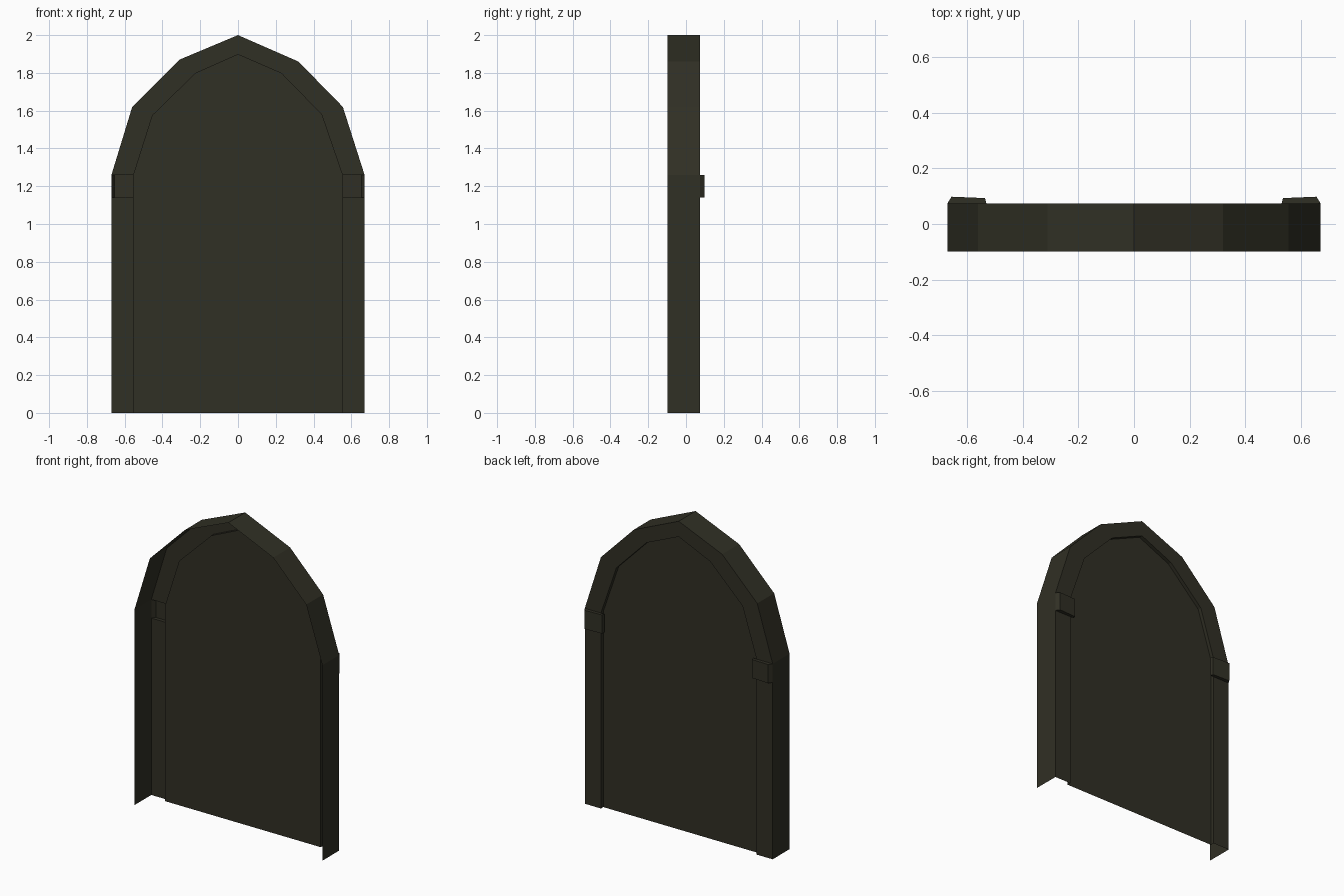
import bpy

if "Cube" in bpy.data.objects:
    bpy.data.objects.remove(bpy.data.objects["Cube"])

Y_FRONT, Y_PANEL, Y_FRAME, Y_BLOCK = -0.098, 0.05, 0.074, 0.098

mat = bpy.data.materials.new("dark olive")
mat.diffuse_color = (0.030, 0.029, 0.018, 1)
mat.use_nodes = True
mat.node_tree.nodes["Principled BSDF"].inputs["Base Color"].default_value = mat.diffuse_color

# matching outer and inner arch outlines (x, z), left foot to right foot
outer = [(-.67, 0), (-.67, 1.14), (-.67, 1.26), (-.56, 1.62), (-.31, 1.87), (0, 2),
         (.32, 1.86), (.555, 1.62), (.67, 1.26), (.67, 1.14), (.67, 0)]
inner = [(-.555, 0), (-.555, 1.14), (-.555, 1.26), (-.455, 1.575), (-.225, 1.8), (0, 1.9),
         (.23, 1.8), (.445, 1.58), (.555, 1.26), (.555, 1.14), (.555, 0)]
block_gaps = (1, 8)  # frame segments left open behind the blocks


def make(name, verts, faces):
    me = bpy.data.meshes.new(name)
    me.from_pydata(verts, [], faces)
    me.materials.append(mat)
    me.update()
    ob = bpy.data.objects.new(name, me)
    bpy.context.collection.objects.link(ob)
    return ob


def at(points, y):
    return [(x, y, z) for x, z in points]


def strip(name, a, b, skip=()):
    """Quad strip between two equally long open rows of points."""
    n = len(a)
    make(name, a + b, [(i, i + 1, n + i + 1, n + i)
                       for i in range(n - 1) if i not in skip])


# outer wall, flat rim, inner lip and recessed panel, all thin open surfaces
strip("outer_wall", at(outer, Y_FRONT), at(outer, Y_FRAME))
strip("frame_rim", at(outer, Y_FRAME), at(inner, Y_FRAME), block_gaps)
strip("inner_lip", at(inner, Y_FRAME), at(inner, Y_PANEL))
make("door_panel", at(inner, Y_PANEL), [tuple(range(len(inner)))])

# hollow raised blocks at the spring of the arch, open towards the front
section = [(.53, Y_FRAME), (.535, Y_BLOCK - .005), (.655, Y_BLOCK), (.67, Y_FRAME)]
for side, s in (("left", -1), ("right", 1)):
    verts = [(s * x, y, z) for z in (1.14, 1.26) for x, y in section]
    faces = [(0, 1, 2, 3), (7, 6, 5, 4)] + [(i, i + 4, i + 5, i + 1) for i in range(3)]
    if s < 0:
        faces = [f[::-1] for f in faces]
    make(side + "_block", verts, faces)
